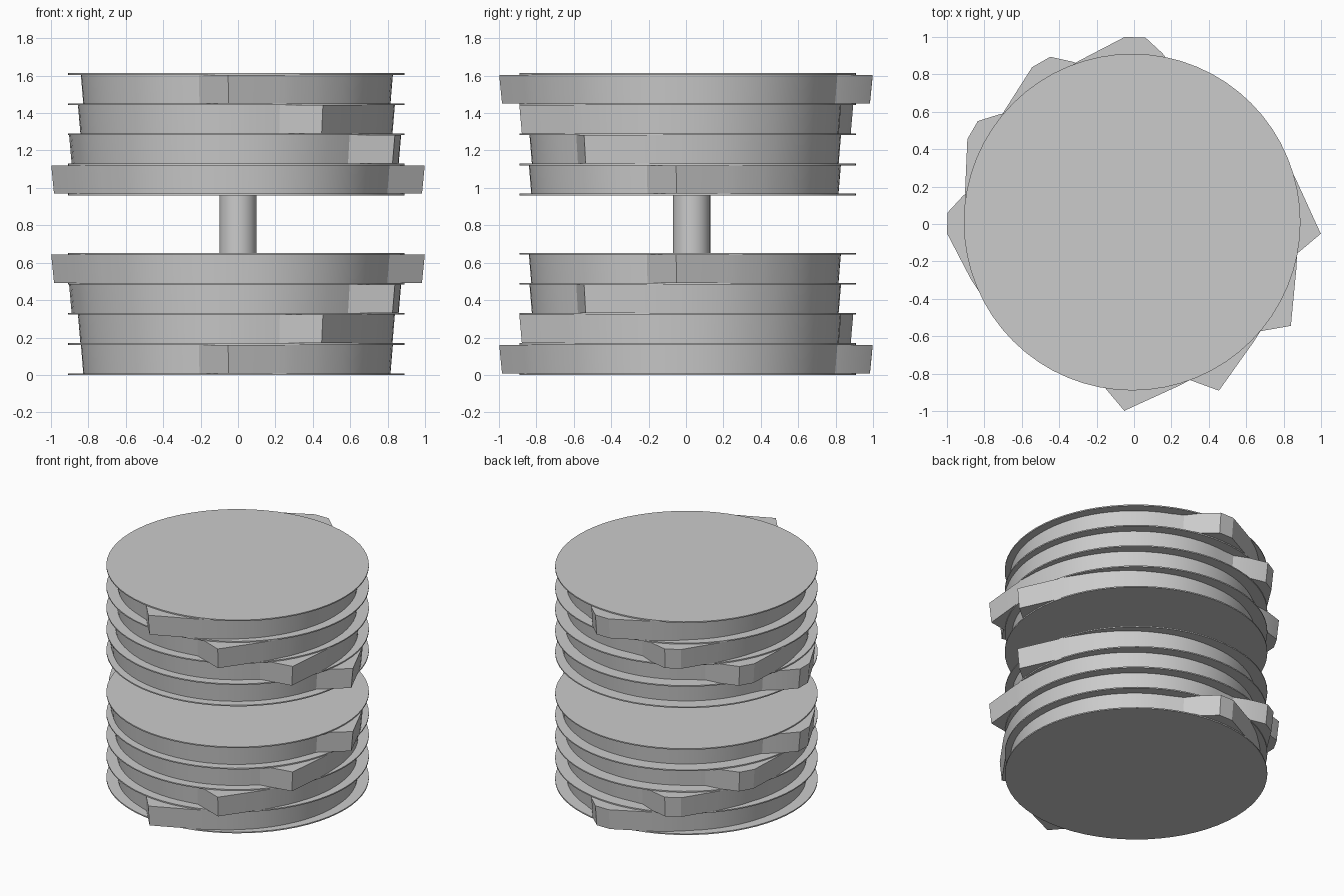
import bpy, bmesh
from math import radians, cos, sin, ceil

cube = bpy.data.objects.get("Cube")
if cube:
    bpy.data.objects.remove(cube, do_unlink=True)

grey = bpy.data.materials.new("plain grey")
grey.use_nodes = True
COLOUR = (0.6, 0.6, 0.6, 1)
grey.diffuse_color = COLOUR
grey.node_tree.nodes["Principled BSDF"].inputs["Base Color"].default_value = COLOUR

PITCH = 0.161
DISC_THICK = 0.009
STACK_BASES = {"lower": 0.0, "upper": 0.96}

# Cam outline as (angle, radius): one sharp tooth, one blunt tooth
CAM = [(-104.5, 0.837), (-93, 1.0), (-74.5, 0.898), (-65, 0.872), (-53, 0.855),
       (-30, 0.838), (0, 0.828), (68, 0.83), (74, 0.842), (80.5, 0.925),
       (86.6, 1.0), (93, 1.0), (109, 0.92), (116, 0.897), (127, 0.872),
       (150, 0.855), (180, 0.84), (250, 0.832)]


def cam_outline(turn):
    """Straight tooth flanks, finely stepped curves elsewhere."""
    points = []
    following = CAM[1:] + [(CAM[0][0] + 360, CAM[0][1])]
    for (a0, r0), (a1, r1) in zip(CAM, following):
        steps = ceil((a1 - a0) / 5) if max(r0, r1) < 0.9 else 1
        for i in range(steps):
            t = i / steps
            a = radians(a0 + (a1 - a0) * t + turn)
            r = r0 + (r1 - r0) * t
            points.append((r * cos(a), r * sin(a)))
    return points


def circle(radius, cx, cy, sides):
    return [(cx + radius * cos(radians(360 * i / sides)),
             cy + radius * sin(radians(360 * i / sides))) for i in range(sides)]


def prism(name, outline, z0, z1, draft=1.0):
    """Extrude an outline upwards; draft scales the lower end."""
    bm = bmesh.new()
    low = [bm.verts.new((x * draft, y * draft, z0)) for x, y in outline]
    high = [bm.verts.new((x, y, z1)) for x, y in outline]
    bm.faces.new(low[::-1])
    bm.faces.new(high)
    n = len(outline)
    for i in range(n):
        j = (i + 1) % n
        bm.faces.new((low[i], low[j], high[j], high[i]))
    mesh = bpy.data.meshes.new(name)
    bm.to_mesh(mesh)
    bm.free()
    mesh.materials.append(grey)
    obj = bpy.data.objects.new(name, mesh)
    bpy.context.collection.objects.link(obj)
    bpy.ops.object.select_all(action="DESELECT")
    obj.select_set(True)
    bpy.context.view_layer.objects.active = obj
    bpy.ops.object.shade_smooth_by_angle(angle=radians(20))
    return obj


# Two stacks of cams between thin discs, the turn order mirrored
for stack, base in STACK_BASES.items():
    for level in range(5):
        z = base + level * PITCH
        prism(f"{stack}_disc_{level + 1}", circle(0.9, -0.01, 0.01, 64),
              z, z + DISC_THICK)
        if level < 4:
            turn = 30 * (level if stack == "lower" else 3 - level)
            prism(f"{stack}_cam_{level + 1}", cam_outline(turn),
                  z + DISC_THICK, z + PITCH, 0.985)

# Shaft joining the stacks
prism("centre_shaft", circle(0.1, 0, 0.03, 32),
      4 * PITCH + DISC_THICK, STACK_BASES["upper"])
